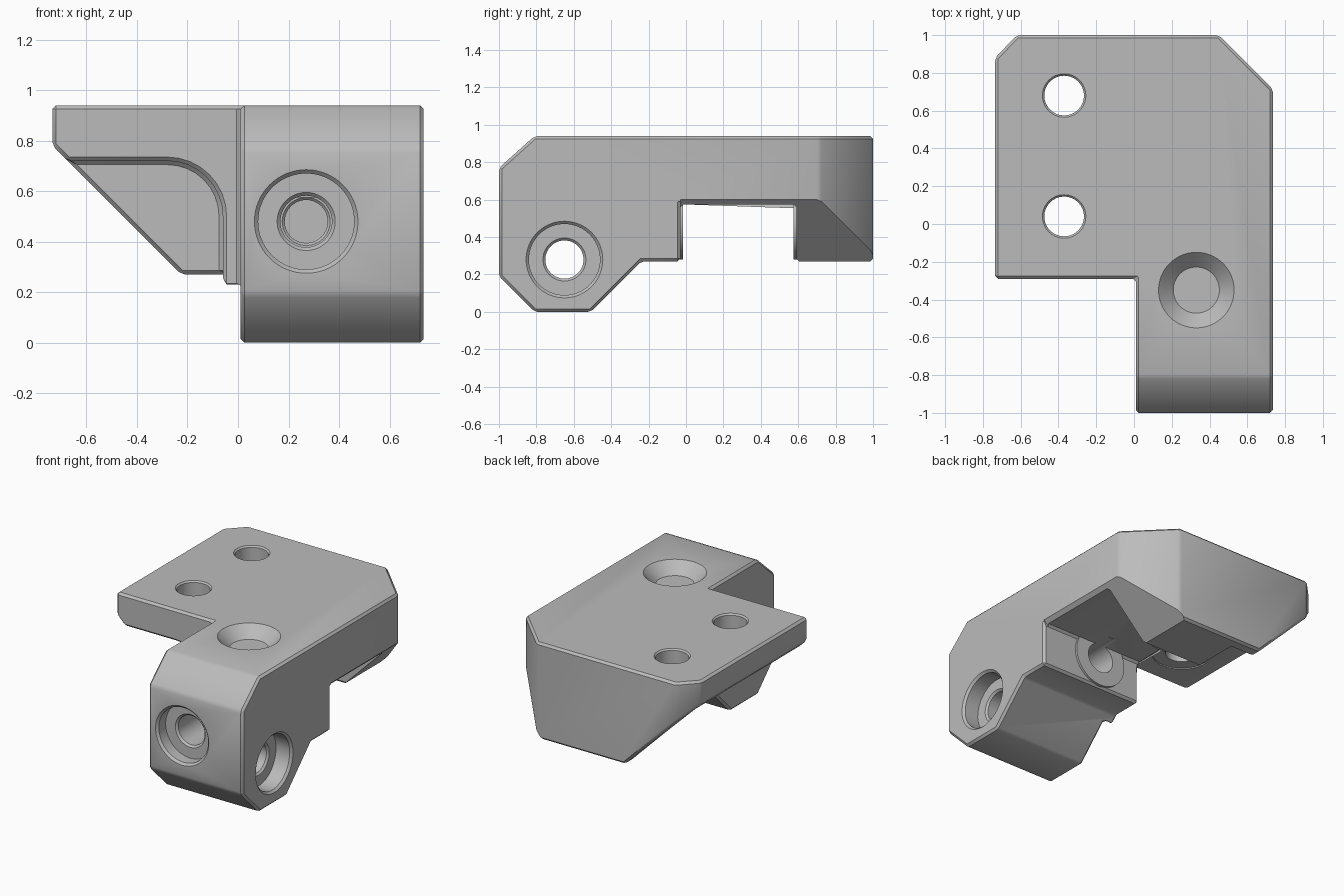
import bpy, bmesh, math
from mathutils import Matrix, Vector

if "Cube" in bpy.data.objects:
    bpy.data.objects.remove(bpy.data.objects["Cube"], do_unlink=True)

grey = bpy.data.materials.new("plain grey")
grey.use_nodes = True
grey.diffuse_color = (0.5, 0.5, 0.5, 1)
grey.node_tree.nodes["Principled BSDF"].inputs["Base Color"].default_value = (0.5, 0.5, 0.5, 1)


def finish(bm, name):
    bmesh.ops.recalc_face_normals(bm, faces=bm.faces)
    mesh = bpy.data.meshes.new(name)
    bm.to_mesh(mesh)
    bm.free()
    mesh.materials.append(grey)
    obj = bpy.data.objects.new(name, mesh)
    bpy.context.collection.objects.link(obj)
    return obj


def prism(name, axis, points, low, high):
    """Extrude a flat outline along one axis."""
    place = {"x": lambda a, b, t: (t, a, b),
             "y": lambda a, b, t: (a, t, b),
             "z": lambda a, b, t: (a, b, t)}[axis]
    bm = bmesh.new()
    face = bm.faces.new([bm.verts.new(place(a, b, low)) for a, b in points])
    new = bmesh.ops.extrude_face_region(bm, geom=[face])["geom"]
    verts = [v for v in new if isinstance(v, bmesh.types.BMVert)]
    bmesh.ops.translate(bm, verts=verts, vec=place(0, 0, high - low))
    return finish(bm, name)


def lathe(name, origin, direction, profile, sides=64):
    """Turn (radius, depth) pairs around a line that starts at origin."""
    bm = bmesh.new()
    rings = [[bm.verts.new((r * math.cos(math.tau * i / sides),
                            r * math.sin(math.tau * i / sides), d))
              for i in range(sides)] for r, d in profile]
    for lower, upper in zip(rings, rings[1:]):
        for i in range(sides):
            j = (i + 1) % sides
            bm.faces.new((lower[i], lower[j], upper[j], upper[i]))
    bm.faces.new(rings[0])
    bm.faces.new(rings[-1])
    turn = Vector((0, 0, 1)).rotation_difference(Vector(direction)).to_matrix().to_4x4()
    bm.transform(Matrix.Translation(origin) @ turn)
    return finish(bm, name)


def apply(mod):
    bpy.context.view_layer.objects.active = body
    bpy.ops.object.modifier_apply(modifier=mod.name)


def combine(other, operation="DIFFERENCE"):
    mod = body.modifiers.new("combine", "BOOLEAN")
    mod.operation, mod.solver, mod.object = operation, "EXACT", other
    apply(mod)
    bpy.data.objects.remove(other, do_unlink=True)


# Main body: side profile limited to the plan outline
body = prism("bracket_body", "x", [(-1, .19), (-.81, 0), (-.51, 0), (-.24, .27), (1, .27),
                                   (1, .94), (-.81, .94), (-1, .77)], -1, 1)
combine(prism("plan_outline", "z", [(.01, -1.2), (.735, -1.2), (.735, .715), (.45, 1), (.45, 1.2),
                                    (-.62, 1.2), (-.62, 1), (-.735, .88), (-.735, -.29),
                                    (.01, -.29)], -.5, 1.5), "INTERSECT")

# Rounded hollow under the plate, gap across the body, sloping left underside
arc = [(-.28 + .22 * math.cos(a), .5 + .22 * math.sin(a))
       for a in (math.pi / 2 * i / 8 for i in range(9))]
combine(prism("plate_hollow", "y", [(-1, -.1), (-.06, -.1)] + arc + [(-1, .72)], -.5, .91))
combine(prism("gap", "x", [(-.03, -.1), (.59, -.1), (.59, .575), (-.03, .575)], -1, 1))
combine(prism("left_slope", "y", [(-.9, .945), (-.9, .1), (-.055, .1)], -.5, 1.2))

# Small edge chamfers
bm = bmesh.new()
bm.from_mesh(body.data)
bmesh.ops.remove_doubles(bm, verts=bm.verts, dist=.0005)
bmesh.ops.dissolve_limit(bm, angle_limit=.01, verts=bm.verts, edges=bm.edges)
bm.to_mesh(body.data)
bm.free()
bevel = body.modifiers.new("edges", "BEVEL")
bevel.width, bevel.segments = .015, 1
bevel.limit_method, bevel.angle_limit = "ANGLE", math.radians(35)
apply(bevel)

# Sloping right underside behind the arm
combine(prism("right_slope", "y", [(.235, .1), (.9, .1), (.9, .765)], -.029, 1.2))

# Raised rings on both walls of the gap
for y, step in ((-.05, 1), (.61, -1)):
    combine(lathe("ring_boss", (.27, y, .48), (0, step, 0), [(.2, 0), (.2, .035)]), "UNION")

# Bolt holes in the arm, the second with a blind continuation in the rear block
def counterbore(depth):
    return [(.255, -.05), (.19, .015), (.19, depth), (.115, depth), (.102, depth + .013), (.102, 1.1)]

combine(lathe("side_bore", (.735, -.65, .28), (-1, 0, 0), counterbore(.12)))
combine(lathe("front_bore", (.27, -1, .48), (0, 1, 0), counterbore(.09)))
combine(lathe("blind_bore", (.27, .575, .48), (0, 1, 0), [(.145, -.05), (.085, .01), (.085, .25)]))
combine(lathe("countersink", (.33, -.35, .94), (0, 0, -1), [(.25, -.05), (.122, .078)]))

# Plate holes with flat seats underneath
for y in (.04, .68):
    combine(lathe("plate_hole", (-.37, y, .94), (0, 0, -1), [(.165, -.05), (.105, .01), (.105, 1.2)]))
    combine(lathe("plate_seat", (-.37, y, .1), (0, 0, 1), [(.19, 0), (.19, .628)]))

bpy.ops.object.select_all(action="DESELECT")
body.select_set(True)
bpy.context.view_layer.objects.active = body
bpy.ops.object.shade_smooth_by_angle(angle=math.radians(30))
